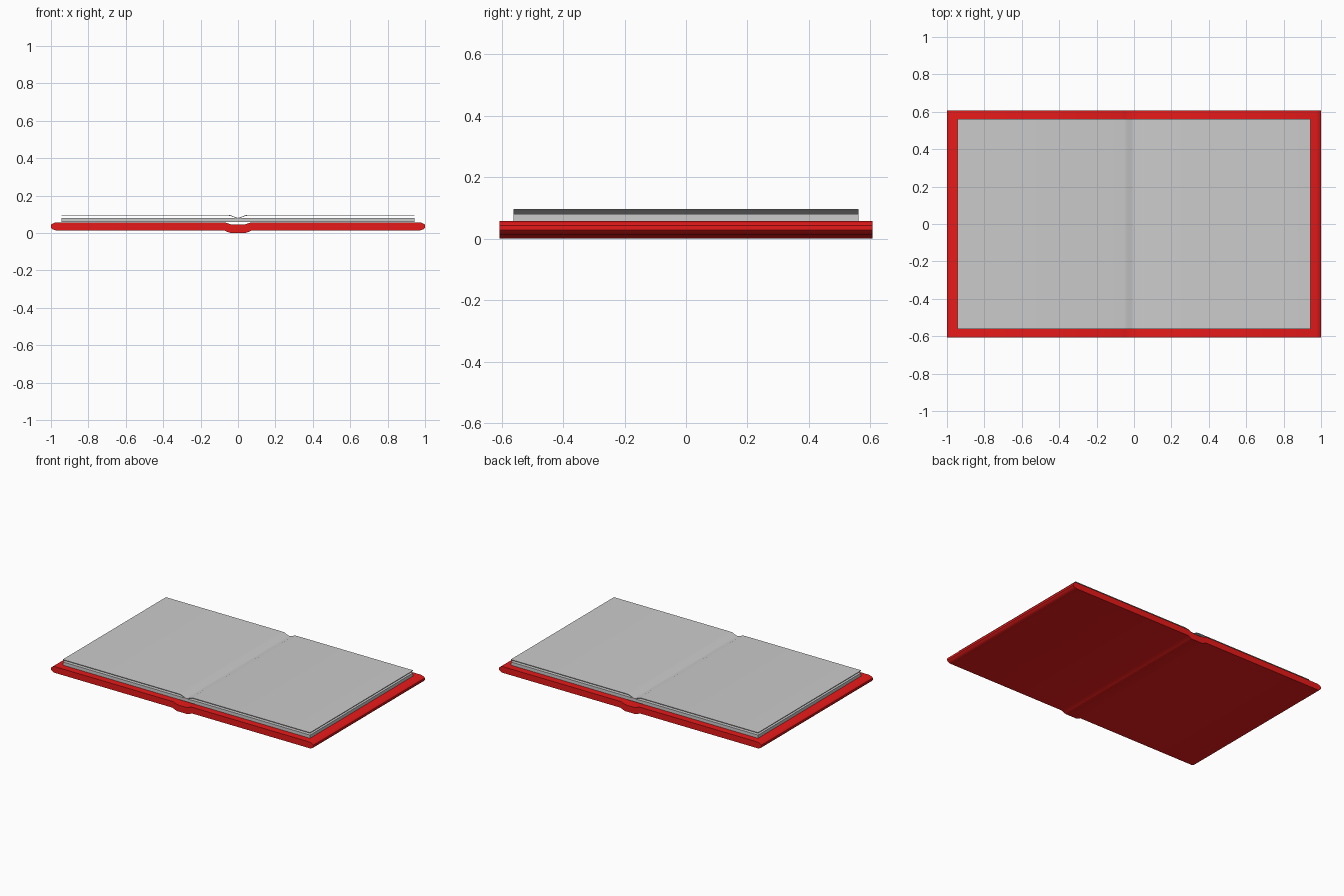
import bpy

if "Cube" in bpy.data.objects:
    bpy.data.objects.remove(bpy.data.objects["Cube"])

def extrude_profile(name, right_half, half_depth, color=None):
    """Mirror (top, bottom) half profiles in x, then extrude along y."""
    top, bottom = right_half
    full_top = [(-x, z) for x, z in reversed(top) if x > 0] + top
    full_bottom = [(-x, z) for x, z in reversed(bottom) if x > 0] + bottom
    n, m = len(full_top), 2 * len(full_top)
    verts, faces = [], []
    for y in (-half_depth, half_depth):
        verts += [(x, y, z) for x, z in full_top]
        verts += [(x, y, z) for x, z in full_bottom]
    for i in range(n - 1):
        a, b, c, d = i, i + 1, n + i + 1, n + i
        faces += [(d, c, b, a), (a + m, b + m, c + m, d + m)]      # front, back
        faces += [(a, b, b + m, a + m), (d, d + m, c + m, c)]      # top, bottom
    r, s = n - 1, 2 * n - 1
    faces += [(r, s, s + m, r + m), (0, m, n + m, n)]              # two ends
    me = bpy.data.meshes.new(name)
    me.from_pydata(verts, [], faces)
    ob = bpy.data.objects.new(name, me)
    bpy.context.collection.objects.link(ob)
    if color:
        mat = bpy.data.materials.new(name + "_color")
        mat.diffuse_color = color
        mat.use_nodes = True
        mat.node_tree.nodes["Principled BSDF"].inputs["Base Color"].default_value = mat.diffuse_color
        me.materials.append(mat)
    bpy.ops.object.select_all(action='DESELECT')
    bpy.context.view_layer.objects.active = ob
    ob.select_set(True)
    bpy.ops.object.mode_set(mode='EDIT')
    bpy.ops.mesh.select_all(action='SELECT')
    bpy.ops.mesh.normals_make_consistent(inside=False)
    bpy.ops.object.mode_set(mode='OBJECT')
    bpy.ops.object.shade_smooth_by_angle(angle=0.7)
    return ob

# Cover with rounded outer edges and a dropped spine
extrude_profile("cover", (
    [(0, .044), (.03, .044), (.045, .048), (.07, .057), (.975, .057), (.992, .05), (1, .043)],
    [(0, 0), (.04, 0), (.05, .003), (.075, .014), (.975, .014), (.992, .02), (1, .029)],
), .607, (.8, .01, .01, 1))

# Lower block of pages
extrude_profile("page_block", (
    [(0, .078), (.05, .08), (.943, .08)],
    [(0, .058), (.05, .058), (.943, .058)],
), .562)

# Loose top sheet dipping into the middle fold
extrude_profile("top_sheet", (
    [(0, .081), (.012, .083), (.035, .094), (.055, .097), (.943, .097)],
    [(0, .078), (.012, .079), (.035, .090), (.055, .093), (.943, .093)],
), .562)
